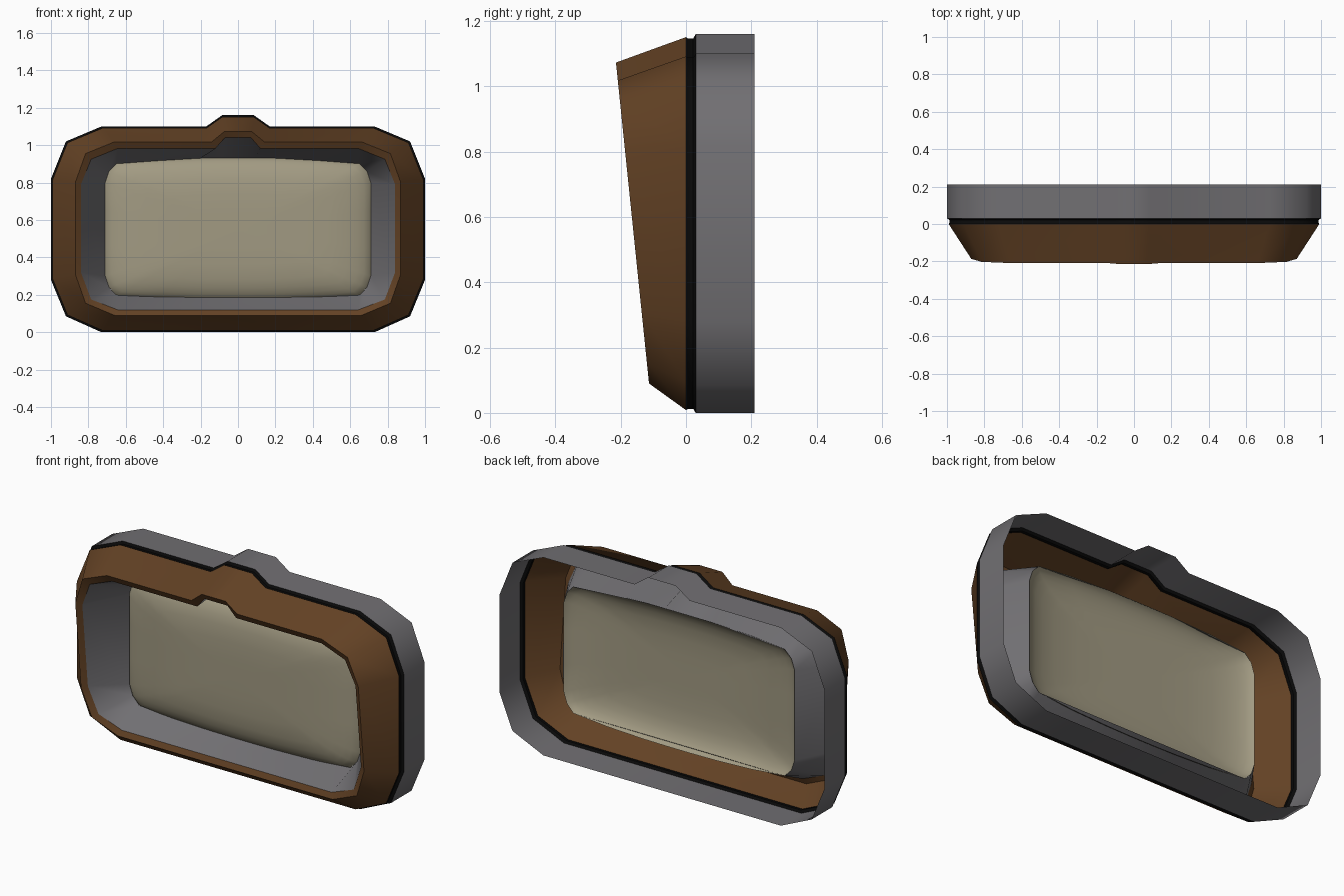
import bpy, bmesh, math

if "Cube" in bpy.data.objects:
    bpy.data.objects.remove(bpy.data.objects["Cube"])


def material(name, rgb):
    m = bpy.data.materials.new(name)
    m.diffuse_color = (*rgb, 1)
    m.use_nodes = True
    m.node_tree.nodes["Principled BSDF"].inputs["Base Color"].default_value = m.diffuse_color
    return m


BROWN = material("brown_casing", (0.125, 0.054, 0.018))
GRAY = material("gray_plastic", (0.165, 0.16, 0.17))
BLACK = material("black_groove", (0.003, 0.003, 0.003))
GLASS = material("beige_glass", (0.36, 0.325, 0.225))


def loft(name, loops, mat, angle, flip=False, cap=None):
    """Skin a series of closed loops; cap is an optional closing point."""
    bm = bmesh.new()
    rows = [[bm.verts.new(p) for p in loop] for loop in loops]
    n = len(rows[0])
    for a, b in zip(rows, rows[1:]):
        for i in range(n):
            j = (i + 1) % n
            bm.faces.new((a[i], b[i], b[j], a[j]))
    if cap:
        c = bm.verts.new(cap)
        for i in range(n):
            bm.faces.new((rows[-1][i], c, rows[-1][(i + 1) % n]))
    if flip:
        bmesh.ops.reverse_faces(bm, faces=bm.faces[:])
    me = bpy.data.meshes.new(name)
    bm.to_mesh(me)
    bm.free()
    ob = bpy.data.objects.new(name, me)
    bpy.context.collection.objects.link(ob)
    me.materials.append(mat)
    bpy.ops.object.select_all(action='DESELECT')
    ob.select_set(True)
    bpy.context.view_layer.objects.active = ob
    bpy.ops.object.shade_smooth_by_angle(angle=math.radians(angle))
    return ob


def loop(half, y):
    """Mirror a right-hand outline (bottom to top); y is a number or f(z)."""
    pts = half + [(-x, z) for x, z in reversed(half)]
    return [(x, y(z) if callable(y) else y, z) for x, z in pts]


def inset(half, d):
    return [(x * (1 - d), 0.56 + (z - 0.56) * (1 - d * 1.7)) for x, z in half]


# right halves of the outlines, each with the raised tab at the top
outer = [(0.73, 0), (0.92, 0.085), (1, 0.28), (1, 0.82),
         (0.92, 1.02), (0.73, 1.10), (0.17, 1.10), (0.085, 1.16)]
rim = [(0.66, 0.09), (0.815, 0.155), (0.87, 0.31), (0.87, 0.80),
       (0.815, 0.955), (0.66, 1.018), (0.14, 1.018), (0.073, 1.073)]
opening = [(0.645, 0.12), (0.785, 0.175), (0.84, 0.32), (0.84, 0.79),
           (0.785, 0.925), (0.645, 0.982), (0.12, 0.982), (0.07, 1.04)]
throat = [(0.65, 0.197), (0.69, 0.24), (0.71, 0.30), (0.71, 0.80),
          (0.69, 0.86), (0.65, 0.90), (0.2, 0.93), (0.09, 0.93)]


def front(z):
    return -0.104 - 0.103 * z


# rear shell, open at the back
loft("rear_shell", [loop(outer, 0.21), loop(outer, 0.03)], GRAY, 50)

# black groove between the two housings
loft("groove", [loop(outer, 0.03), loop(inset(outer, 0.013), 0.022),
                loop(inset(outer, 0.013), 0.006),
                loop(inset(outer, 0.009), 0.0)], BLACK, 50)

# front bezel with a rim that leans forward at the top
loft("front_bezel", [loop(inset(outer, 0.009), 0.0), loop(rim, front),
                     loop(opening, lambda z: front(z) + 0.018)], BROWN, 50)

# funnel leading back to the screen
loft("screen_surround", [loop(opening, lambda z: front(z) + 0.018),
                         loop(throat, 0.06)], GRAY, 50)

# bulging screen
quad = [(0.71, 0.10), (0.71, 0.25), (0.69, 0.31), (0.65, 0.352),
        (0.44, 0.371), (0.22, 0.38), (0.07, 0.382)]
half = [(x, 0.55 - z) for x, z in reversed(quad)] + [(x, 0.55 + z) for x, z in quad]
rings = []
for t in (1, 0.985, 0.95, 0.9, 0.82, 0.7, 0.5, 0.25):
    ring = [(x * t, 0.55 + (z - 0.55) * t) for x, z in half]
    rings.append(loop(ring, 0.06 - 0.075 * (1 - t ** 5) ** 0.7))
loft("screen", rings, GLASS, 60, cap=(0, -0.015, 0.55))
